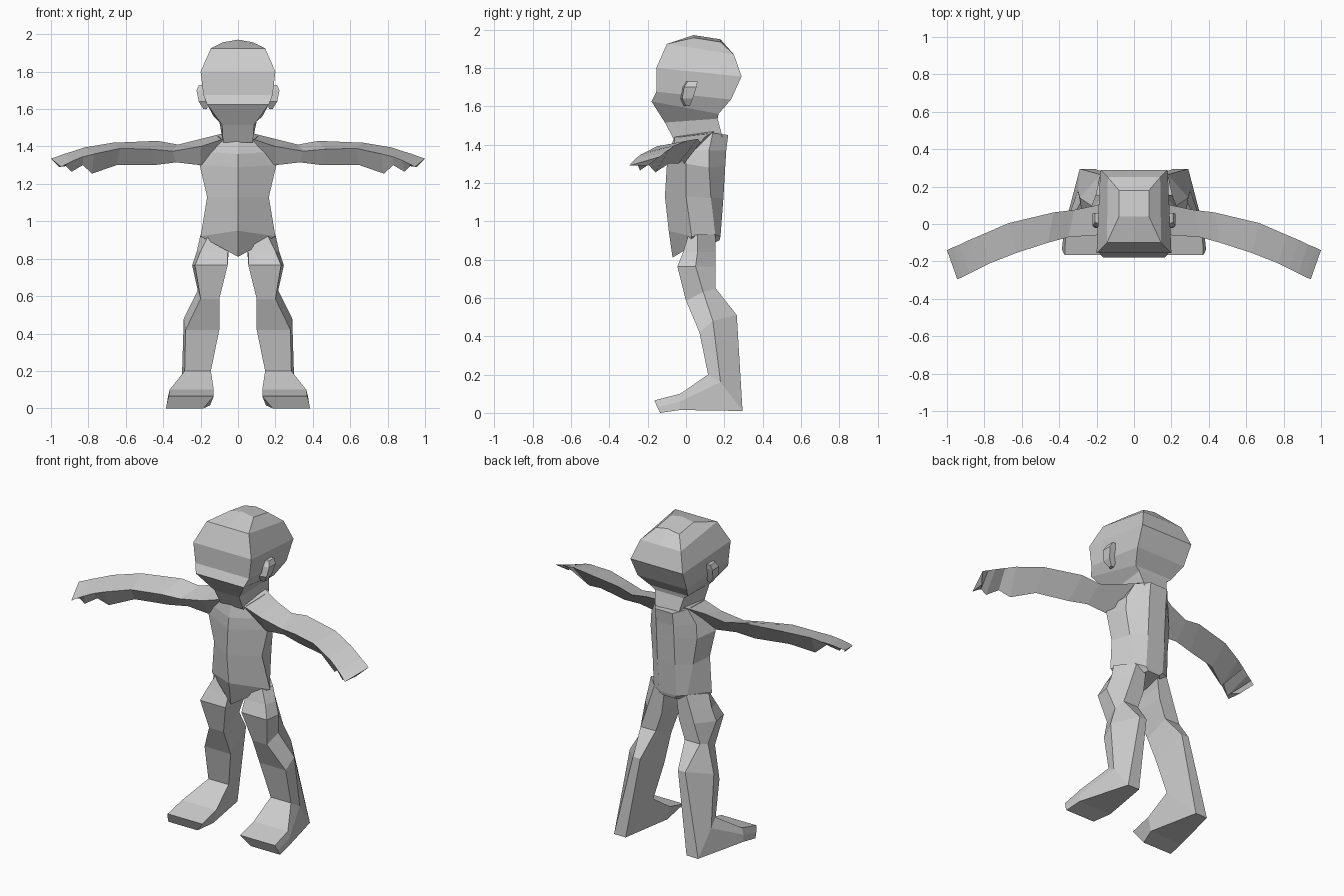
import bpy
import bmesh

skin = bpy.data.materials.new("plain_grey")
skin.diffuse_color = (0.6, 0.6, 0.6, 1)


def loft(name, rings, mirror=False):
    """Skin a list of equal-sized point rings, with closed ends."""
    bm = bmesh.new()
    loops = [[bm.verts.new(p) for p in ring] for ring in rings]
    n = len(loops[0])
    for a, b in zip(loops, loops[1:]):
        for i in range(n):
            j = (i + 1) % n
            bm.faces.new((a[i], a[j], b[j], b[i]))
    bm.faces.new(loops[0])
    bm.faces.new(loops[-1])
    bmesh.ops.recalc_face_normals(bm, faces=bm.faces)
    mesh = bpy.data.meshes.new(name)
    bm.to_mesh(mesh)
    bm.free()
    mesh.materials.append(skin)
    ob = bpy.data.objects.new(name, mesh)
    bpy.context.collection.objects.link(ob)
    if mirror:
        ob.modifiers.new("mirror", 'MIRROR')
    return ob


# Head and neck: front (y, z, half width), back (y, z, half width), centre rise
head = [((.04, 1.957, .08), (.18, 1.935, .08), .014),
        ((-.10, 1.925, .145), (.25, 1.87, .14), 0),
        ((-.155, 1.80, .20), (.29, 1.755, .18), 0),
        ((-.155, 1.676, .185), (.235, 1.635, .17), 0),
        ((-.18, 1.625, .165), (.17, 1.56, .13), 0),
        ((-.11, 1.515, .085), (.165, 1.535, .10), 0),
        ((-.06, 1.42, .08), (.19, 1.44, .08), 0)]
loft("head", [[(-f[2], f[0], f[1]), (0, f[0], f[1] + c), (f[2], f[0], f[1]),
               (b[2], b[0], b[1]), (0, b[0], b[1] + c), (-b[2], b[0], b[1])]
              for f, b, c in head])

# Ears: tapered upright slabs leaning outwards
ear = [(1.60, .165, .185, -.01, .02), (1.64, .16, .21, -.03, .035),
       (1.70, .165, .222, -.02, .055), (1.73, .185, .208, 0, .06)]
loft("ear", [[(xi, yf, z), (xo, yf + .01, z), (xo, yb, z), (xi, yb, z)]
             for z, xi, xo, yf, yb in ear], True)

# Torso: centre front, side front, side back, back panel as (x, y, z)
torso = [[(0, -.06, 1.44), (.09, -.05, 1.44), (.11, .14, 1.46), (.06, .22, 1.45)],
         [(0, -.09, 1.36), (.155, -.03, 1.37), (.155, .12, 1.37), (.06, .21, 1.37)],
         [(0, -.10, 1.29), (.205, 0, 1.30), (.16, .12, 1.28), (.06, .205, 1.29)],
         [(0, -.11, 1.13), (.165, 0, 1.13), (.14, .13, 1.12), (.06, .195, 1.12)],
         [(0, -.09, .95), (.20, .03, .92), (.115, .153, .93), (.06, .18, .92)],
         [(0, -.07, .81), (.10, .02, .865), (.08, .13, .88), (.04, .175, .90)]]
loft("torso", [r + [(-x, y, z) for x, y, z in r[:0:-1]] for r in torso])

# Leg and foot: inner front, outer front, outer side, outer back, inner back
leg = [[(.03, .01, .88), (.16, .01, .92), (.20, .06, .93), (.11, .155, .93), (.04, .155, .92)],
       [(.055, -.015, .83), (.20, -.015, .84), (.22, .06, .84), (.14, .155, .84), (.05, .155, .84)],
       [(.055, -.045, .765), (.23, -.045, .765), (.245, .05, .765), (.165, .155, .765), (.06, .155, .765)],
       [(.10, 0, .585), (.20, 0, .585), (.215, .09, .63), (.205, .155, .65), (.10, .155, .65)],
       [(.10, .07, .42), (.28, .07, .42), (.29, .14, .48), (.18, .265, .51), (.13, .265, .51)],
       [(.145, .115, .20), (.285, .115, .20), (.30, .18, .16), (.29, .295, .01), (.21, .295, .01)],
       [(.13, -.03, .10), (.365, -.03, .10), (.375, -.03, .06), (.375, -.03, .015), (.15, -.03, .015)],
       [(.13, -.165, .065), (.37, -.165, .065), (.38, -.15, .03), (.385, -.135, 0), (.185, -.135, 0)]]
loft("leg", leg, True)

# Arm and hand: back edge, front edge and lower edge of a wedge section
arm = [[(.08, .15, 1.47), (.08, -.06, 1.44), (.12, .02, 1.34)],
       [(.20, .10, 1.44), (.20, -.06, 1.40), (.20, -.01, 1.30)],
       [(.32, .075, 1.41), (.35, -.07, 1.375), (.33, -.02, 1.315)],
       [(.43, .062, 1.43), (.46, -.10, 1.385), (.45, -.04, 1.30)],
       [(.67, .005, 1.42), (.63, -.155, 1.39), (.65, -.09, 1.30)],
       [(.82, -.06, 1.395), (.77, -.21, 1.36), (.78, -.16, 1.255)],
       [(.88, -.085, 1.375), (.83, -.24, 1.345), (.83, -.20, 1.30)],
       [(.93, -.11, 1.36), (.88, -.265, 1.325), (.89, -.24, 1.265)],
       [(.97, -.125, 1.345), (.92, -.285, 1.305), (.92, -.25, 1.295)],
       [(1.0, -.14, 1.335), (.945, -.295, 1.29), (.955, -.20, 1.29)]]
loft("arm", arm, True)
